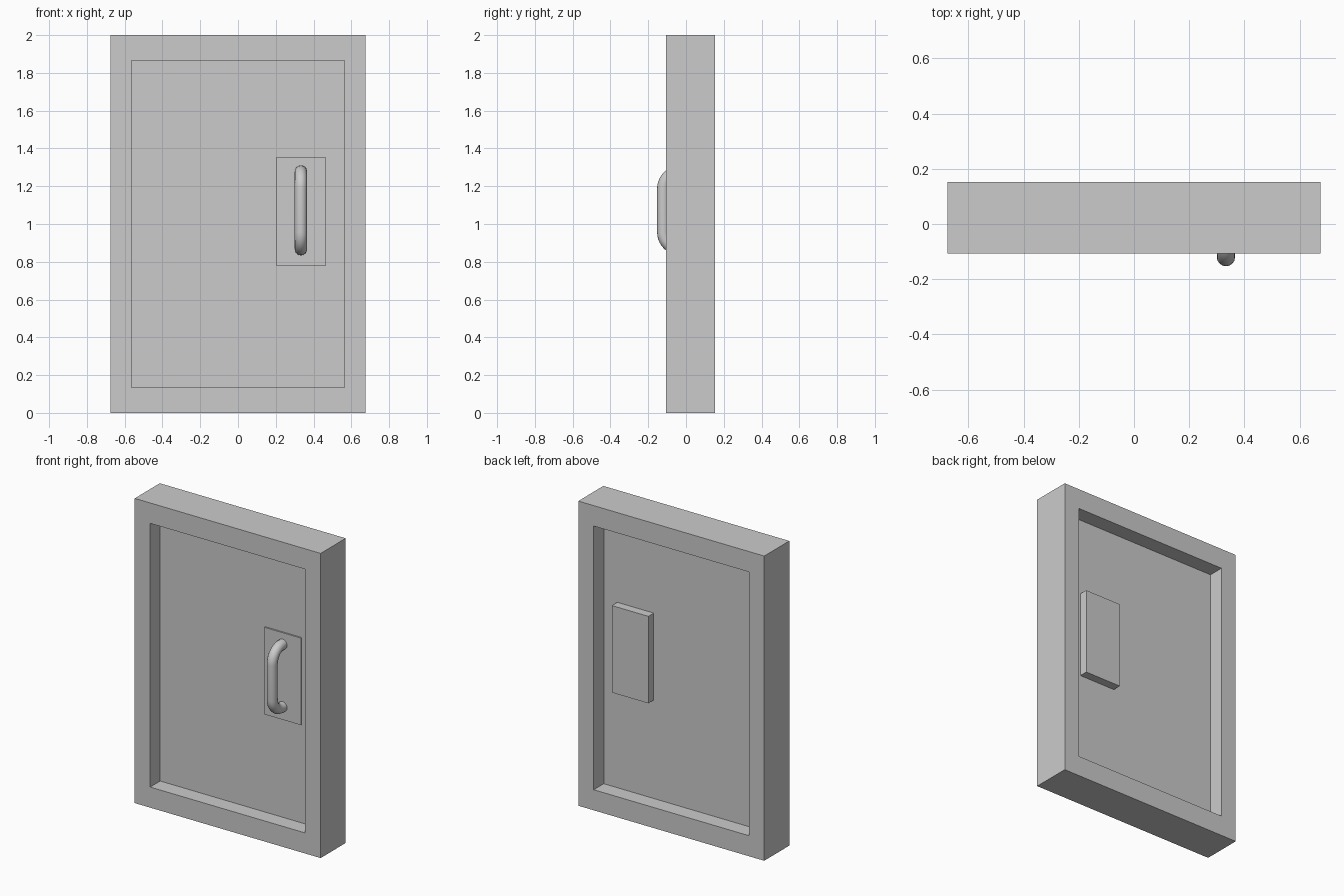
import bpy, bmesh, math

if "Cube" in bpy.data.objects:
    bpy.data.objects.remove(bpy.data.objects["Cube"])

FRONT, BACK = -0.107, 0.153


def mesh_object(name, bm):
    bmesh.ops.recalc_face_normals(bm, faces=bm.faces)
    me = bpy.data.meshes.new(name)
    bm.to_mesh(me)
    bm.free()
    ob = bpy.data.objects.new(name, me)
    bpy.context.collection.objects.link(ob)
    return ob


def box(name, x0, x1, y0, y1, z0, z1):
    bm = bmesh.new()
    bmesh.ops.create_cube(bm, size=1)
    for v in bm.verts:
        v.co.x = x1 if v.co.x > 0 else x0
        v.co.y = y1 if v.co.y > 0 else y0
        v.co.z = z1 if v.co.z > 0 else z0
    return mesh_object(name, bm)


# Frame: a rectangular ring, closed on all sides
def rect(bm, x, z0, z1, y):
    return [bm.verts.new(p) for p in ((-x, y, z0), (x, y, z0), (x, y, z1), (-x, y, z1))]


bm = bmesh.new()
loops = [rect(bm, 0.675, 0, 2, FRONT), rect(bm, 0.563, 0.135, 1.866, FRONT),
         rect(bm, 0.563, 0.135, 1.866, BACK), rect(bm, 0.675, 0, 2, BACK)]
for a, b in zip(loops, loops[1:] + loops[:1]):
    for i in range(4):
        j = (i + 1) % 4
        bm.faces.new((a[i], a[j], b[j], b[i]))
mesh_object("door_frame", bm)

# Door leaf, recessed on both sides
box("door_panel", -0.563, 0.563, -0.003, 0.049, 0.135, 1.866)

# Lock box: a thin plate at the front, thicker at the back
box("lock_box", 0.2, 0.465, -0.013, 0.105, 0.781, 1.352)

# Pull handle: round bar with bent ends running into the plate
R, TUBE, HALF, MID = 0.09, 0.033, 0.115, 1.072
Y_BAR = -0.153 + TUBE
upper = [(Y_BAR + R * (1 - math.cos(a)), HALF + R * math.sin(a))
         for a in (math.pi / 2 * i / 10 for i in range(11))]
upper.append((0.01, HALF + R))
path = [(y, -z) for y, z in reversed(upper)] + upper

curve = bpy.data.curves.new("pull_handle", 'CURVE')
curve.dimensions = '3D'
curve.bevel_depth = TUBE
curve.bevel_resolution = 6
curve.use_fill_caps = True
spline = curve.splines.new('POLY')
spline.points.add(len(path) - 1)
for p, (y, z) in zip(spline.points, path):
    p.co = (0.333, y, MID + z, 1)
handle = bpy.data.objects.new("pull_handle", curve)
bpy.context.collection.objects.link(handle)
bpy.ops.object.select_all(action='DESELECT')
handle.select_set(True)
bpy.context.view_layer.objects.active = handle
bpy.ops.object.convert(target='MESH')
bpy.ops.object.shade_smooth_by_angle(angle=math.radians(40))
